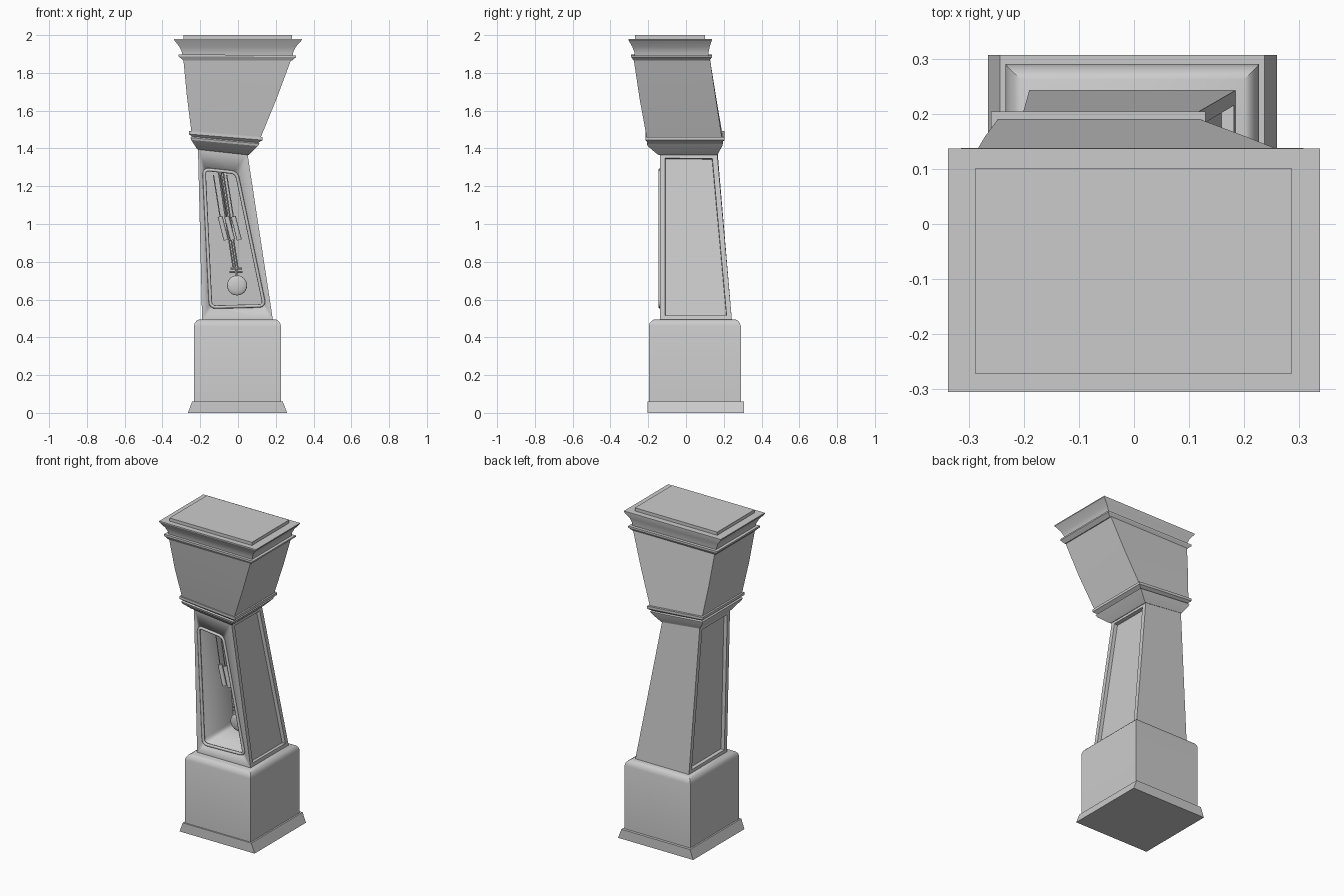
import bpy, bmesh, math
from mathutils import Vector

if "Cube" in bpy.data.objects:
    bpy.data.objects.remove(bpy.data.objects["Cube"])


def finish(name, bm, angle=30):
    bmesh.ops.recalc_face_normals(bm, faces=bm.faces[:])
    me = bpy.data.meshes.new(name)
    bm.to_mesh(me)
    bm.free()
    ob = bpy.data.objects.new(name, me)
    bpy.context.collection.objects.link(ob)
    bpy.ops.object.select_all(action='DESELECT')
    ob.select_set(True)
    bpy.context.view_layer.objects.active = ob
    bpy.ops.object.shade_smooth_by_angle(angle=math.radians(angle))
    return ob


def loft_bm(sections):
    # each section: x0, x1, y0, y1, z at left, z at right
    bm = bmesh.new()
    rings = []
    for x0, x1, y0, y1, zl, zr in sections:
        rings.append([bm.verts.new(p) for p in
                      ((x0, y0, zl), (x1, y0, zr), (x1, y1, zr), (x0, y1, zl))])
    for a, b in zip(rings, rings[1:]):
        for i in range(4):
            j = (i + 1) % 4
            bm.faces.new((a[i], a[j], b[j], b[i]))
    bm.faces.new(rings[0][::-1])
    bm.faces.new(rings[-1])
    bmesh.ops.recalc_face_normals(bm, faces=bm.faces[:])
    return bm


def loft(name, sections):
    return finish(name, loft_bm(sections))


def rod(name, a, b, r, sides=12):
    a, b = Vector(a), Vector(b)
    d = b - a
    bm = bmesh.new()
    bmesh.ops.create_cone(bm, cap_ends=True, segments=sides, radius1=r, radius2=r, depth=d.length)
    ob = finish(name, bm, 40)
    ob.location = (a + b) / 2
    ob.rotation_mode = 'QUATERNION'
    ob.rotation_quaternion = d.to_track_quat('Z', 'Y')
    return ob


def rounded(corners, r, n=5):
    # outline with rounded corners in the x-z plane
    pts = []
    for i, c in enumerate(corners):
        c = Vector(c)
        a = c + (Vector(corners[i - 1]) - c).normalized() * r
        b = c + (Vector(corners[(i + 1) % len(corners)]) - c).normalized() * r
        for k in range(n):
            t = k / (n - 1)
            pts.append((1 - t) ** 2 * a + 2 * t * (1 - t) * c + t * t * b)
    return pts


# Plinth and base box
loft("plinth", [(-.265, .26, -.205, .307, 0, 0), (-.243, .237, -.205, .307, .06, .06)])
loft("base_box", [(-.233, .227, -.197, .29, .06, .06), (-.233, .227, -.197, .29, .46, .46),
                  (-.229, .223, -.192, .285, .475, .475), (-.22, .214, -.182, .276, .487, .487),
                  (-.205, .2, -.168, .262, .495, .495)])

# Trunk with recessed side panels
bm = loft_bm([(-.19, .185, -.137, .243, .49, .49), (-.212, .05, -.137, .165, 1.405, 1.375)])
sides = [f for f in bm.faces if abs(f.normal.x) > .9]
bmesh.ops.inset_individual(bm, faces=sides, thickness=.038, depth=0)
bmesh.ops.inset_individual(bm, faces=sides, thickness=.002, depth=-.022)
trunk = finish("trunk", bm)

# Window opening cut into the trunk
outline = rounded([(-.145, .56), (.14, .567), (-.008, 1.272), (-.18, 1.29)], .03)
bm = bmesh.new()
front = [bm.verts.new((p.x, -.2, p.y)) for p in outline]
back = [bm.verts.new((p.x, .17 - (p.y - .56) * .075, p.y)) for p in outline]
for i in range(len(front)):
    j = (i + 1) % len(front)
    bm.faces.new((front[i], front[j], back[j], back[i]))
bm.faces.new(front)
bm.faces.new(back)
cutter = finish("window_cutter", bm)
cutter.hide_render = True
mod = trunk.modifiers.new("window", 'BOOLEAN')
mod.operation = 'DIFFERENCE'
mod.solver = 'EXACT'
mod.object = cutter
bpy.context.view_layer.objects.active = trunk
bpy.ops.object.modifier_apply(modifier=mod.name)
bpy.data.objects.remove(cutter)

# Raised bead around the window
cu = bpy.data.curves.new("window_bead", 'CURVE')
cu.dimensions = '3D'
cu.bevel_depth = .009
cu.bevel_resolution = 2
sp = cu.splines.new('POLY')
sp.points.add(len(outline) - 1)
for q, p in zip(sp.points, outline):
    q.co = (p.x, -.137, p.y, 1)
sp.use_cyclic_u = True
bpy.context.collection.objects.link(bpy.data.objects.new("window_bead", cu))

# Pendulum: rods, cross bars and bob
for i in (-1, 0, 1):
    o = i * .012
    rod("pendulum_rod", (-.09 + o, .01, 1.27), (-.012 + o, .01, .76), .004, 8)
for z, w in ((.765, .03), (.745, .034)):
    rod("pendulum_bar", (-.01 - w, .01, z), (-.01 + w, .01, z), .005, 8)
rod("pendulum_stem", (-.01, .01, .77), (-.006, .01, .7), .006, 8)
bm = bmesh.new()
bmesh.ops.create_uvsphere(bm, u_segments=24, v_segments=12, radius=.053)
bob = finish("pendulum_bob", bm, 60)
bob.scale.y = .3
bob.location = (-.005, .01, .675)

# Three hanging weights with their cords
for x in (-.095, -.06, -.025):
    rod("weight", (x, -.045, 1.04), (x + .032, -.045, .915), .013)
    rod("weight_cord", (x - .035, -.045, 1.26), (x, -.045, 1.04), .003, 6)

# Tilted neck moulding
loft("neck_moulding", [(-.215, .055, -.142, .168, 1.395, 1.365), (-.22, .064, -.155, .17, 1.402, 1.372),
                       (-.248, .104, -.203, .192, 1.445, 1.413), (-.252, .115, -.207, .195, 1.457, 1.425),
                       (-.244, .108, -.2, .188, 1.463, 1.431), (-.26, .13, -.215, .204, 1.476, 1.444),
                       (-.26, .13, -.215, .204, 1.492, 1.46)])

# Flared hood
loft("hood", [(-.247, .12, -.208, .19, 1.49, 1.458), (-.271, .205, -.246, .158, 1.68, 1.665),
              (-.29, .285, -.278, .126, 1.88, 1.88)])

# Crown: lip, cove and cap
loft("crown_lip", [(-.29, .285, -.277, .125, 1.865, 1.865), (-.314, .308, -.29, .138, 1.888, 1.884),
                   (-.314, .308, -.29, .138, 1.898, 1.893)])
loft("crown_cove", [(-.293, .289, -.272, .118, 1.89, 1.89), (-.297, .293, -.274, .12, 1.91, 1.91),
                    (-.31, .306, -.284, .125, 1.938, 1.938), (-.338, .338, -.305, .137, 1.974, 1.974),
                    (-.338, .338, -.305, .137, 1.98, 1.98)])
loft("crown_cap", [(-.289, .287, -.271, .101, 1.975, 1.975), (-.289, .287, -.271, .101, 2, 2)])
